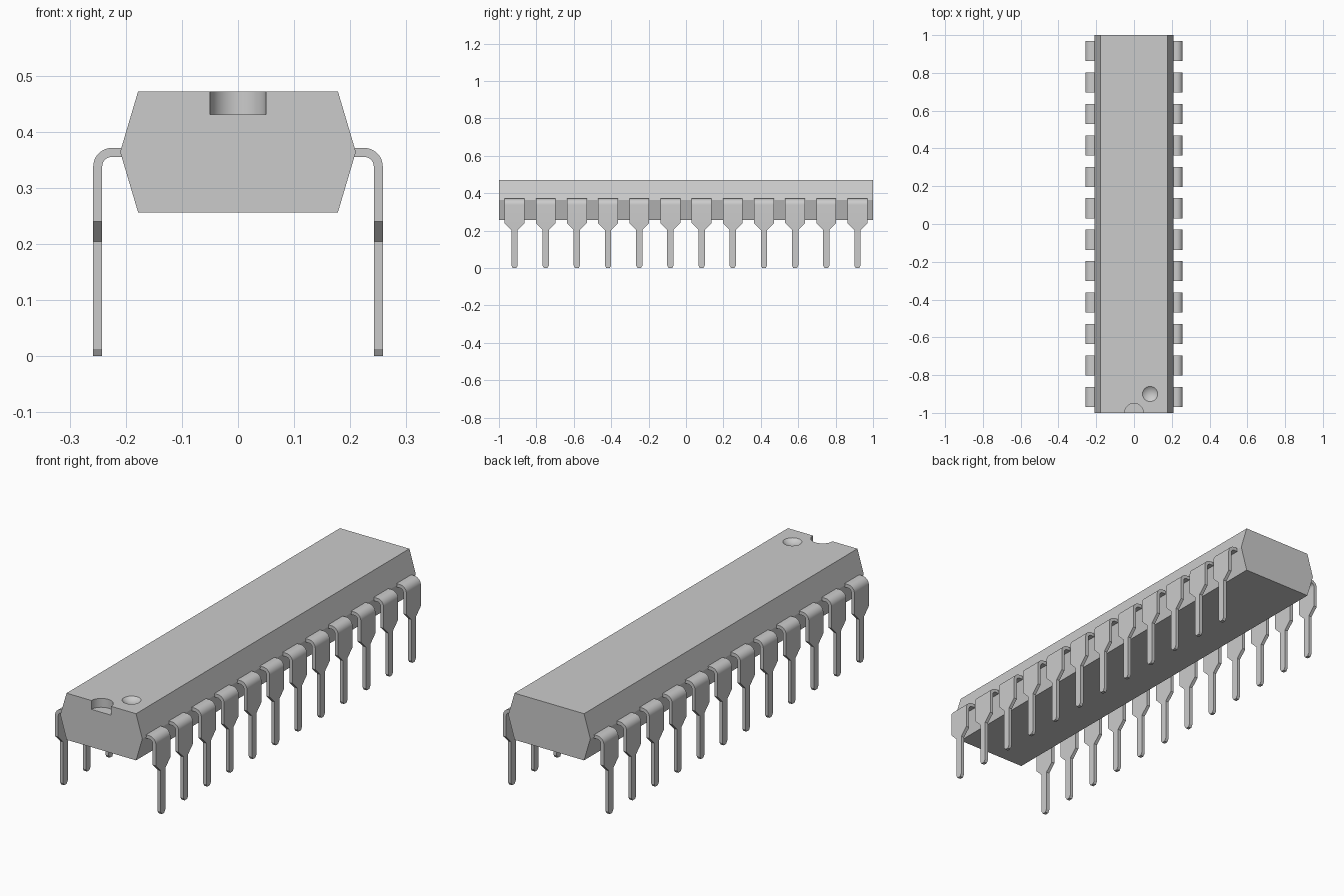
import bpy, bmesh, math
from mathutils import Matrix

if "Cube" in bpy.data.objects:
    bpy.data.objects.remove(bpy.data.objects["Cube"], do_unlink=True)

# One plain grey for the whole model
grey = bpy.data.materials.new("plain_grey")
grey.use_nodes = True
colour = (0.6, 0.6, 0.6, 1)
grey.diffuse_color = colour
grey.node_tree.nodes["Principled BSDF"].inputs["Base Color"].default_value = colour


def make_object(name, bm):
    bmesh.ops.recalc_face_normals(bm, faces=bm.faces[:])
    mesh = bpy.data.meshes.new(name)
    bm.to_mesh(mesh)
    bm.free()
    mesh.materials.append(grey)
    obj = bpy.data.objects.new(name, mesh)
    bpy.context.collection.objects.link(obj)
    return obj


def smooth(obj, degrees):
    bpy.ops.object.select_all(action='DESELECT')
    obj.select_set(True)
    bpy.context.view_layer.objects.active = obj
    bpy.ops.object.shade_smooth_by_angle(angle=math.radians(degrees))


def loft(bm, rings):
    """Skin a list of closed rings and cap both ends."""
    rows = [[bm.verts.new(p) for p in ring] for ring in rings]
    n = len(rows[0])
    for a, b in zip(rows, rows[1:]):
        for i in range(n):
            j = (i + 1) % n
            bm.faces.new((a[i], a[j], b[j], b[i]))
    bm.faces.new(rows[0])
    bm.faces.new(rows[-1])


# Package body: six-sided section drawn along y
TOP, MID, BOTTOM = 0.472, 0.364, 0.256
section = [(-0.178, TOP), (0.178, TOP), (0.21, MID),
           (0.178, BOTTOM), (-0.178, BOTTOM), (-0.21, MID)]
bm = bmesh.new()
loft(bm, [[(x, y, z) for x, z in section] for y in (-1, 1)])
body = make_object("body", bm)

# Cutters: half-round end notch and shallow round index dimple
bm = bmesh.new()
bmesh.ops.create_cone(bm, cap_ends=True, segments=48, radius1=0.05, radius2=0.05,
                      depth=0.1, matrix=Matrix.Translation((0, -1, 0.481)))
notch = make_object("notch_cutter", bm)

rim, depth = 0.04, 0.015
radius = (rim ** 2 + depth ** 2) / (2 * depth)
bm = bmesh.new()
bmesh.ops.create_uvsphere(bm, u_segments=40, v_segments=40, radius=radius,
                          matrix=Matrix.Translation((0.085, -0.9, TOP - depth + radius)))
dimple = make_object("dimple_cutter", bm)

for cutter in (notch, dimple):
    mod = body.modifiers.new(cutter.name, 'BOOLEAN')
    mod.operation = 'DIFFERENCE'
    mod.solver = 'EXACT'
    mod.object = cutter
    cutter.hide_render = True
bpy.context.view_layer.update()
graph = bpy.context.evaluated_depsgraph_get()
cut_mesh = bpy.data.meshes.new_from_object(body.evaluated_get(graph))
body.modifiers.clear()
body.data = cut_mesh
for cutter in (notch, dimple):
    bpy.data.objects.remove(cutter, do_unlink=True)
smooth(body, 15)

# Pin: flat strip that leaves the body, bends down, tapers and ends in a point
THICK, OUTER, PIN_TOP, BEND = 0.016, 0.258, 0.371, 0.033
WIDE, NARROW, TIP = 0.053, 0.017, 0.009
BEND_STEPS = 12


def pin_rings(side, y):
    strip = [(0.19, PIN_TOP, 0.19, PIN_TOP - THICK, WIDE)]
    cx, cz = OUTER - BEND, PIN_TOP - BEND
    for i in range(BEND_STEPS + 1):
        a = math.pi / 2 * (1 - i / BEND_STEPS)
        c, s = math.cos(a), math.sin(a)
        r = BEND - THICK
        strip.append((cx + BEND * c, cz + BEND * s, cx + r * c, cz + r * s, WIDE))
    for z, w in ((0.24, WIDE), (0.204, NARROW), (0.013, NARROW), (0, TIP)):
        strip.append((OUTER, z, OUTER - THICK, z, w))
    return [[(side * xo, y - w, zo), (side * xo, y + w, zo),
             (side * xi, y + w, zi), (side * xi, y - w, zi)]
            for xo, zo, xi, zi, w in strip]


PINS, PITCH = 12, 1 / 6
for label, side in (("left", 1), ("right", -1)):
    for i in range(PINS):
        bm = bmesh.new()
        loft(bm, pin_rings(side, (i - (PINS - 1) / 2) * PITCH))
        smooth(make_object(f"{label}_pin_{i + 1}", bm), 30)
